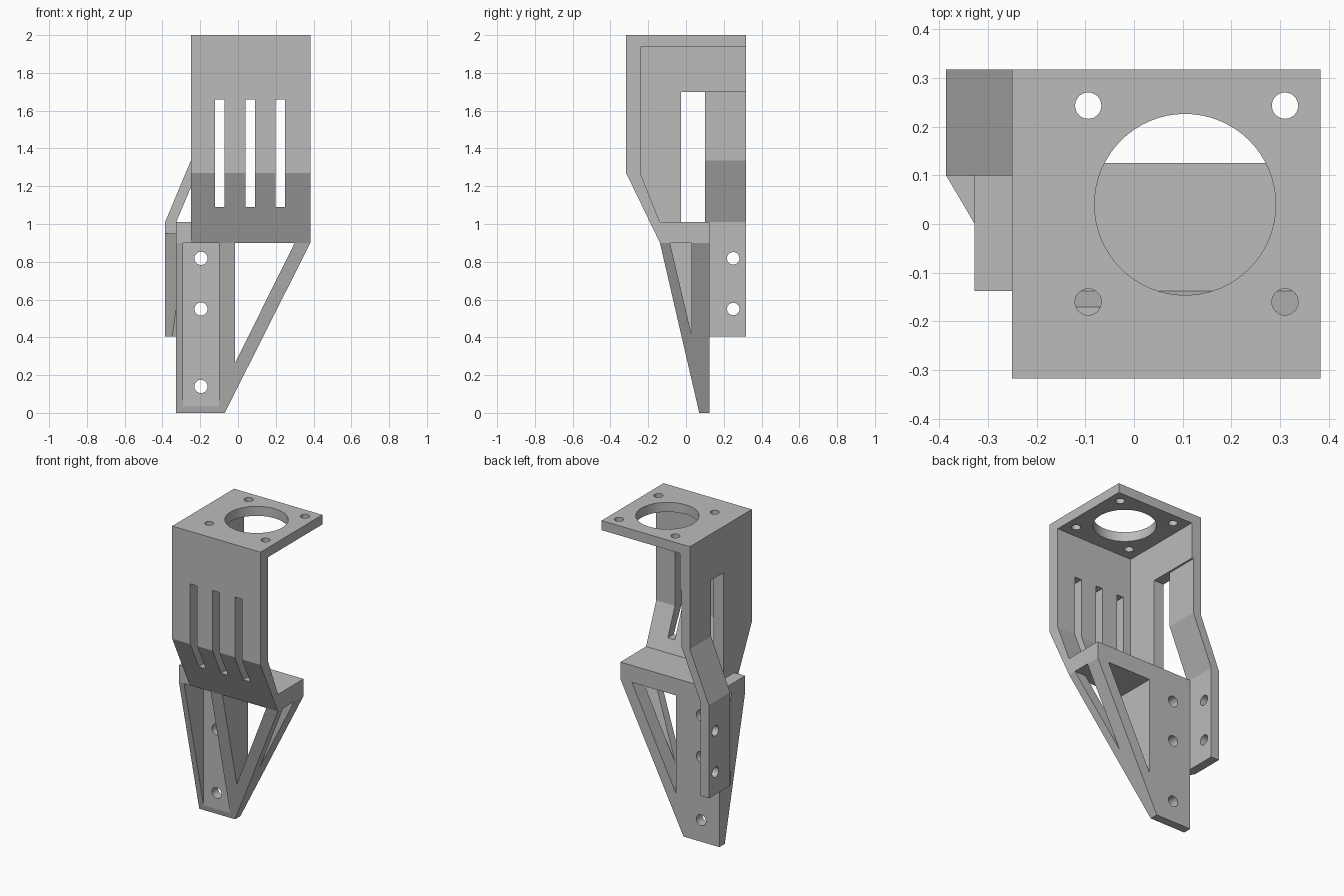
import bpy, bmesh, math
from mathutils import Vector

if "Cube" in bpy.data.objects:
    bpy.data.objects.remove(bpy.data.objects["Cube"], do_unlink=True)

grey = bpy.data.materials.new("matte_grey")
grey.use_nodes = True
GREY = (0.5, 0.5, 0.5, 1)
grey.diffuse_color = GREY
grey.node_tree.nodes["Principled BSDF"].inputs["Base Color"].default_value = GREY


def prism(name, axis, profile, low, high):
    """Extrude a flat profile along x, y or z; profile axes keep xyz order."""
    def place(p, d):
        c = list(p)
        c.insert("xyz".index(axis), d)
        return Vector(c)
    bm = bmesh.new()
    face = bm.faces.new([bm.verts.new(place(p, low)) for p in profile])
    ext = bmesh.ops.extrude_face_region(bm, geom=[face])
    shift = place((0, 0), high - low)
    bmesh.ops.translate(bm, vec=shift,
                        verts=[g for g in ext["geom"] if isinstance(g, bmesh.types.BMVert)])
    bmesh.ops.recalc_face_normals(bm, faces=bm.faces)
    mesh = bpy.data.meshes.new(name)
    bm.to_mesh(mesh)
    bm.free()
    mesh.materials.append(grey)
    obj = bpy.data.objects.new(name, mesh)
    bpy.context.collection.objects.link(obj)
    return obj


def rect(a0, a1, b0, b1):
    return [(a0, b0), (a1, b0), (a1, b1), (a0, b1)]


def circle(a, b, r, n=32):
    return [(a + r * math.cos(2 * math.pi * i / n), b + r * math.sin(2 * math.pi * i / n))
            for i in range(n)]


def cut(target, axis, profile, low, high):
    """Subtract a prism, then drop the cutter."""
    cutter = prism("cutter", axis, profile, low, high)
    cutter.hide_render = True
    mod = target.modifiers.new("cut", "BOOLEAN")
    mod.operation, mod.solver, mod.object = "DIFFERENCE", "EXACT", cutter
    bpy.context.view_layer.objects.active = target
    bpy.ops.object.modifier_apply(modifier=mod.name)
    bpy.data.objects.remove(cutter, do_unlink=True)


LEFT, RIGHT, FRONT, BACK = -0.25, 0.383, -0.317, 0.317
FOOT_LEFT, FOOT_FRONT, FOOT_BACK = -0.327, -0.138, 0.125
SHELF_LOW, SHELF_TOP = 0.9, 1.01
TOP_LOW = 1.938

# Top plate with a large round opening and four screw holes
top_plate = prism("top_plate", "z", rect(LEFT, RIGHT, FRONT, BACK), TOP_LOW, 2)
cut(top_plate, "z", circle(0.105, 0.04, 0.186, 64), 1.8, 2.1)
for x in (-0.094, 0.31):
    for y in (-0.16, 0.243):
        cut(top_plate, "z", circle(x, y, 0.027), 1.8, 2.1)

# Front wall, bent back to meet the shelf, with three vent slots
front_wall = prism("front_wall", "x",
                   [(FRONT, TOP_LOW), (FRONT, 1.27), (FOOT_FRONT, SHELF_LOW),
                    (FOOT_FRONT, SHELF_TOP), (-0.242, 1.27), (-0.242, TOP_LOW)], LEFT, RIGHT)
for x in (-0.096, 0.064, 0.224):
    cut(front_wall, "y", rect(x - 0.025, x + 0.025, 1.09, 1.66), -0.5, 0)

# Side wall, stopping short of the rear strip to leave a tall slot
prism("side_wall", "x",
      [(-0.242, TOP_LOW), (BACK, TOP_LOW), (BACK, 1.7), (-0.027, 1.7),
       (-0.027, SHELF_TOP), (FOOT_FRONT, SHELF_TOP), (-0.242, 1.27)], LEFT, -0.178)

# Rear strip stepping outward to a drilled mounting tab
mount_strip = prism("mount_strip", "y",
                    [(LEFT, 1.7), (LEFT, 1.335), (-0.386, SHELF_TOP), (-0.386, 0.405),
                     (FOOT_LEFT, 0.405), (FOOT_LEFT, SHELF_TOP), (-0.19, 1.335), (-0.19, 1.7)],
                    0.1, BACK)
for z in (0.55, 0.818):
    cut(mount_strip, "x", circle(0.25, z, 0.033), -0.5, 0)

# Gusset joining the tab to the foot, trimmed along the foot's slope
gusset = prism("tab_gusset", "z", [(-0.386, 0.1), (FOOT_LEFT, 0.1), (FOOT_LEFT, 0)], 0.405, 0.95)
cut(gusset, "x", [(-0.2, 0.3), (0.06, 0.3), (0, 0.56), (-0.2, 0.56)], -0.5, 0)

# Foot: shelf and tapering frame in one piece
foot = prism("foot_frame", "y",
             [(FOOT_LEFT, 0), (-0.07, 0), (RIGHT, SHELF_LOW), (RIGHT, SHELF_TOP),
              (FOOT_LEFT, SHELF_TOP)], FOOT_FRONT, FOOT_BACK)
# sloped front
cut(foot, "x", [(FOOT_FRONT, SHELF_LOW), (0.07, 0), (0.093, -0.1), (-0.4, -0.1),
                (-0.4, SHELF_LOW)], -1, 1)
# screw channel
cut(foot, "y", rect(-0.29, -0.1, -0.1, SHELF_LOW), -0.5, 0.062)
# triangular window through the back
cut(foot, "y", [(-0.015, SHELF_LOW), (0.3, SHELF_LOW), (-0.015, 0.265)], -0.5, 0.5)
# triangular window through the diagonal rib
cut(foot, "x", [(-0.085, SHELF_LOW), (0.03, SHELF_LOW), (0.03, 0.41)], 0, 0.6)
for z in (0.14, 0.55, 0.818):
    cut(foot, "y", circle(-0.196, z, 0.035), -0.5, 0.5)
